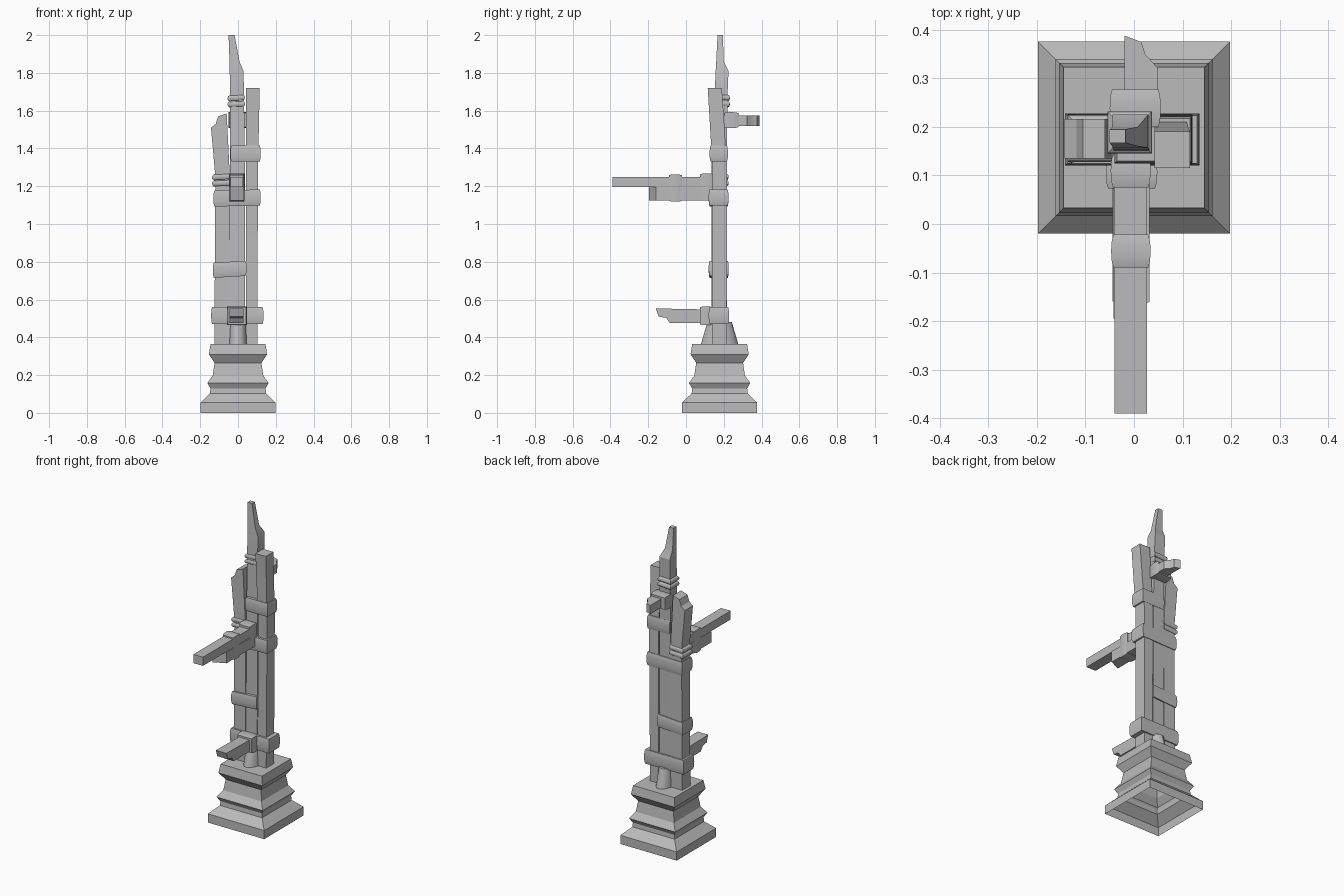
import bpy
import bmesh
import math

cube = bpy.data.objects.get("Cube")
if cube:
    bpy.data.objects.remove(cube, do_unlink=True)

GREY = (0.5, 0.5, 0.5, 1.0)
stone = bpy.data.materials.new("plain grey")
stone.use_nodes = True
stone.diffuse_color = GREY
stone.node_tree.nodes["Principled BSDF"].inputs["Base Color"].default_value = GREY


def place(p, q, w, axis):
    return {"X": (w, p, q), "Y": (p, w, q), "Z": (p, q, w)}[axis]


def finish(name, bm):
    """Turn a bmesh into an object, smooth except at hard edges."""
    bmesh.ops.recalc_face_normals(bm, faces=bm.faces)
    for f in bm.faces:
        f.smooth = True
    for e in bm.edges:
        e.smooth = e.is_manifold and e.calc_face_angle() < math.radians(25)
    mesh = bpy.data.meshes.new(name)
    bm.to_mesh(mesh)
    bm.free()
    mesh.materials.append(stone)
    obj = bpy.data.objects.new(name, mesh)
    bpy.context.collection.objects.link(obj)
    return obj


def skin(name, rings, cap_start=True):
    """Join rings of points into a skin with end caps."""
    bm = bmesh.new()
    rows = [[bm.verts.new(c) for c in ring] for ring in rings]
    n = len(rows[0])
    for a, b in zip(rows, rows[1:]):
        for i in range(n):
            j = (i + 1) % n
            bm.faces.new((a[i], a[j], b[j], b[i]))
    bm.faces.new(rows[-1])
    if cap_start:
        bm.faces.new(rows[0][::-1])
    return finish(name, bm)


def loft(name, sections, axis="Z", cap_start=True):
    """Rectangular sections (p0, p1, q0, q1, w) lofted along an axis."""
    return skin(name, [[place(p, q, w, axis) for p, q in
                        ((p0, q0), (p1, q0), (p1, q1), (p0, q1))]
                       for p0, p1, q0, q1, w in sections], cap_start)


def prism(name, outline, axis, start, end):
    return skin(name, [[place(p, q, w, axis) for p, q in outline]
                       for w in (start, end)])


def band(name, p0, p1, q0, q1, w0, w1, axis="Z", bulge=0.006, tilt=0.0):
    """Strap with a gently rounded outer face."""
    rows = []
    for i in range(7):
        t = i / 3 - 1
        d = bulge * (1 - math.sqrt(max(0, 1 - t * t * 0.96)))
        rows.append((p0 + d, p1 - d, q0 + d, q1 - d, w0 + (w1 - w0) * i / 6))
    obj = loft(name, rows, axis)
    for v in obj.data.vertices:
        v.co.z += tilt * (v.co.x - (p0 + p1) / 2)
    return obj


def rope(name, p0, p1, q0, q1, z, coils, size=0.033):
    for i in range(coils):
        band(f"{name}_{i + 1}", p0, p1, q0, q1, z + i * size,
             z + (i + 1) * size, bulge=0.014, tilt=0.05)


# Moulded square pedestal, open underneath
CY = 0.178
profile = [(.198, 0), (.198, .055), (.148, .103), (.146, .13), (.162, .158),
           (.134, .198), (.124, .265), (.154, .31), (.145, .365)]
loft("pedestal", [(-h, h, CY - h, CY + h, z) for h, z in profile],
     cap_start=False)

# Flared foot around the posts
skin("post_foot", [[(rx * math.cos(a), CY + ry * math.sin(a), z)
                    for a in (math.tau * i / 20 for i in range(20))]
                   for rx, ry, z in ((.052, .1, .36), (.048, .065, .48))])

# Three bundled posts with broken tips
loft("middle_post", [
    (-.042, .036, .14, .213, .365), (-.042, .036, .145, .215, 1.3),
    (-.042, .032, .152, .22, 1.69), (-.044, .029, .157, .225, 1.81),
    (-.045, .008, .16, .2, 1.86), (-.05, -.018, .167, .195, 2.0)])
loft("left_post", [
    (.042, .102, .137, .215, .365), (.042, .106, .14, .218, 1.3),
    (.042, .115, .115, .19, 1.72)])
prism("right_post", [(-.125, .365), (-.043, .365), (-.043, 1.25), (-.06, 1.585),
                     (-.105, 1.57), (-.118, 1.53), (-.143, 1.51), (-.12, 1.25)],
      "Y", .135, .216)

# Straps and rope coils binding the posts
band("upper_strap", -.04, .12, .125, .222, 1.33, 1.415)
band("middle_strap", -.13, .12, .12, .225, 1.095, 1.18, tilt=.02)
band("lower_strap", -.133, .045, .12, .226, .72, .8, tilt=.06)
band("bottom_strap", -.142, .135, .12, .228, .47, .56)
rope("middle_rope", -.055, .037, .145, .232, 1.618, 2)
rope("right_rope", -.137, -.037, .128, .225, 1.2, 2)

# Long front beam, shorter beam beneath it, and their clamps
loft("front_beam", [(-.04, .027, 1.195, 1.25, -.39),
                    (-.04, .027, 1.195, 1.25, .15)], "Y")
prism("front_under_beam", [(-.042, -.195), (.032, -.16), (.032, .15), (-.042, .15)],
      "Z", 1.125, 1.195)
band("front_clamp", -.047, .034, 1.118, 1.263, -.09, -.022, "Y")
band("front_beam_collar", -.048, .034, 1.125, 1.268, .075, .145, "Y")

# Broken lower beam with its collar
prism("lower_beam", [(-.16, .553), (-.145, .51), (-.105, .503), (-.085, .475),
                     (.14, .475), (.14, .547)], "X", -.044, .03)
band("lower_beam_collar", -.058, .048, .464, .564, .073, .14, "Y")

# Broken rear stub with its collar
prism("rear_stub", [(-.02, .2), (-.02, .388), (.015, .375), (.023, .35),
                    (.048, .322), (.048, .2)], "Z", 1.52, 1.575)
band("rear_collar", -.05, .055, 1.508, 1.592, .2, .277, "Y")
